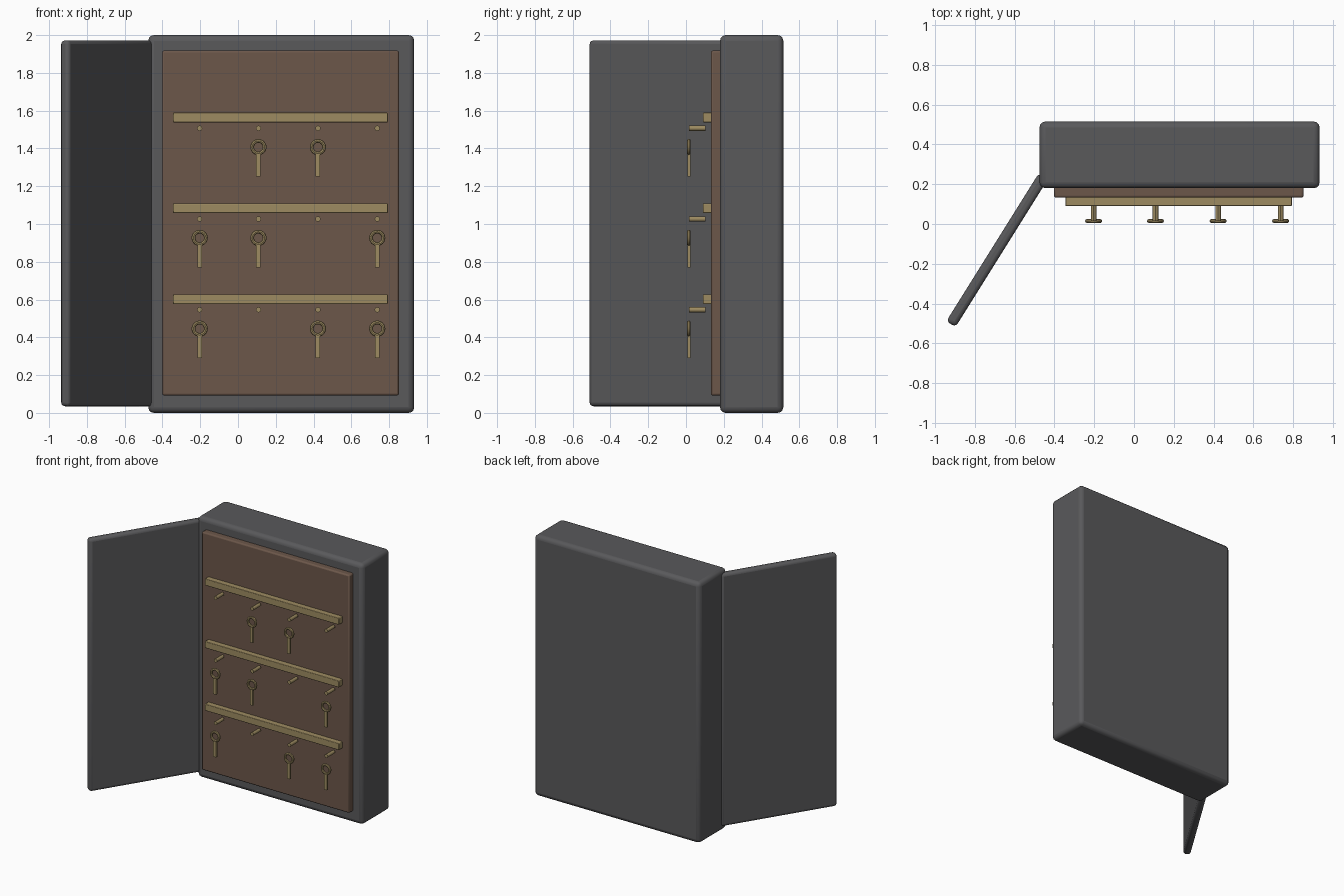
import bpy
from math import pi, atan2, hypot

if "Cube" in bpy.data.objects:
    bpy.data.objects.remove(bpy.data.objects["Cube"])


def material(name, rgb):
    m = bpy.data.materials.new(name)
    m.diffuse_color = (*rgb, 1)
    m.use_nodes = True
    m.node_tree.nodes["Principled BSDF"].inputs["Base Color"].default_value = m.diffuse_color
    return m


STEEL = material("dark_steel", (0.10, 0.10, 0.105))
WOOD = material("brown_panel", (0.15, 0.095, 0.068))
BRASS = material("brass", (0.34, 0.26, 0.12))


def finish(name, mat):
    ob = bpy.context.object
    ob.name = name
    ob.data.materials.append(mat)
    bpy.ops.object.shade_smooth_by_angle()
    return ob


def box(name, lo, hi, mat, bevel=0.0, segments=3, turn=0.0):
    mid = [(a + b) / 2 for a, b in zip(lo, hi)]
    bpy.ops.mesh.primitive_cube_add(size=1, location=mid)
    ob = bpy.context.object
    ob.scale = [b - a for a, b in zip(lo, hi)]
    bpy.ops.object.transform_apply(location=False, rotation=False, scale=True)
    ob.rotation_euler.z = turn
    if bevel:
        mod = ob.modifiers.new("bevel", 'BEVEL')
        mod.width, mod.segments = bevel, segments
    return finish(name, mat)


# cabinet body and back panel
box("cabinet_body", (-0.475, 0.18, 0), (0.933, 0.515, 2), STEEL, 0.03)
box("back_panel", (-0.402, 0.132, 0.092), (0.852, 0.20, 1.918), WOOD, 0.01, 2)

# open door, swung out from the left front edge
far, near = (-0.92, -0.503), (-0.455, 0.241)
dx, dy = near[0] - far[0], near[1] - far[1]
cx, cy, half = (far[0] + near[0]) / 2, (far[1] + near[1]) / 2, hypot(dx, dy) / 2
box("door", (cx - half, cy - 0.0275, 0.035), (cx + half, cy + 0.0275, 1.972),
    STEEL, 0.02, 3, atan2(dy, dx))

# rails with hooks, some of them carrying keys
columns = (-0.203, 0.108, 0.423, 0.737)
keys = ((0, 2, 3), (0, 1, 3), (1, 2))
for row, used in enumerate(keys):
    z = 0.546 + 0.4805 * row
    box(f"rail_{row}", (-0.345, 0.09, z + 0.031), (0.793, 0.14, z + 0.082), BRASS, 0.004, 2)
    for col, x in enumerate(columns):
        bpy.ops.mesh.primitive_cylinder_add(vertices=12, radius=0.014, depth=0.087,
                                            location=(x, 0.0595, z), rotation=(pi / 2, 0, 0))
        finish(f"hook_{row}_{col}", BRASS)
        if col in used:
            bpy.ops.mesh.primitive_torus_add(major_radius=0.033, minor_radius=0.010,
                                             major_segments=24, minor_segments=8,
                                             location=(x, 0.015, z - 0.10),
                                             rotation=(pi / 2, 0, 0))
            finish(f"key_ring_{row}_{col}", BRASS)
            box(f"key_stem_{row}_{col}", (x - 0.012, 0.007, z - 0.256),
                (x + 0.012, 0.023, z - 0.135), BRASS)
